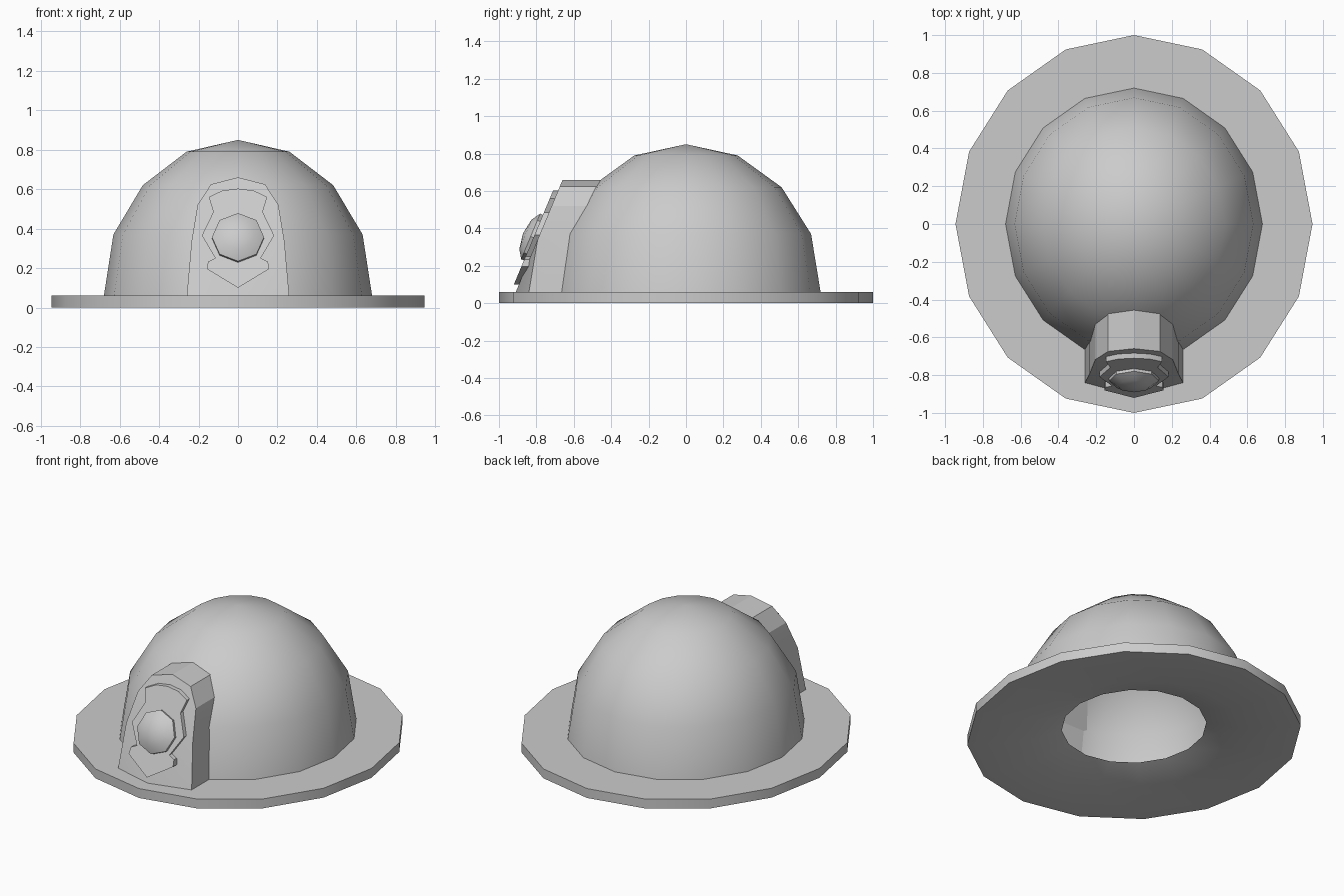
import bpy, bmesh, math
from mathutils import Matrix, Vector

if "Cube" in bpy.data.objects:
    bpy.data.objects.remove(bpy.data.objects["Cube"])

grey = bpy.data.materials.new("plain grey")
grey.diffuse_color = (0.6, 0.6, 0.6, 1)
grey.use_nodes = True
grey.node_tree.nodes["Principled BSDF"].inputs["Base Color"].default_value = grey.diffuse_color
SLOPE = 0.417                      # lean of the front plate
TILT = math.atan(SLOPE)


def finish(bm, name, angle=30):
    bmesh.ops.remove_doubles(bm, verts=bm.verts, dist=1e-5)
    bmesh.ops.recalc_face_normals(bm, faces=bm.faces)
    me = bpy.data.meshes.new(name)
    bm.to_mesh(me)
    bm.free()
    me.materials.append(grey)
    ob = bpy.data.objects.new(name, me)
    bpy.context.collection.objects.link(ob)
    bpy.ops.object.select_all(action='DESELECT')
    ob.select_set(True)
    bpy.context.view_layer.objects.active = ob
    bpy.ops.object.shade_smooth_by_angle(angle=math.radians(angle))
    return ob


def add_face(bm, pts):
    """Face from points, dropping repeated ones."""
    keep = []
    for p in pts:
        if all((Vector(p) - q).length > 1e-5 for q in keep):
            keep.append(Vector(p))
    if len(keep) > 2:
        bm.faces.new([bm.verts.new(p) for p in keep])


def lathe(name, profile, sides, y_scale=1.0, matrix=None, angle=30):
    """Turn a (radius, height) profile around z."""
    bm = bmesh.new()
    def pt(r, z, i):
        a = 2 * math.pi * i / sides
        return (r * math.sin(a), r * math.cos(a) * y_scale, z)
    for (r0, z0), (r1, z1) in zip(profile, profile[1:]):
        for i in range(sides):
            add_face(bm, [pt(r0, z0, i), pt(r0, z0, i + 1), pt(r1, z1, i + 1), pt(r1, z1, i)])
    if matrix:
        bm.transform(matrix)
    return finish(bm, name, angle)


def front_y(z):
    return -0.91 + SLOPE * (z - 0.06)


def symmetric_slab(name, rows):
    """Rows of (half width, z, y centre, y side, y back centre, y back side)."""
    bm = bmesh.new()
    for s in (1, -1):
        for (w0, z0, c0, f0, k0, b0), (w1, z1, c1, f1, k1, b1) in zip(rows, rows[1:]):
            x0, x1 = s * w0, s * w1
            add_face(bm, [(0, c0, z0), (x0, f0, z0), (x1, f1, z1), (0, c1, z1)])
            add_face(bm, [(0, k0, z0), (x0, b0, z0), (x1, b1, z1), (0, k1, z1)])
            add_face(bm, [(x0, f0, z0), (x0, b0, z0), (x1, b1, z1), (x1, f1, z1)])
        for w, z, c, f, k, b in (rows[0], rows[-1]):   # flat ends
            if w:
                add_face(bm, [(0, c, z), (s * w, f, z), (s * w, b, z), (0, k, z)])
    return finish(bm, name, 20)


# Wide oval brim, rising to the head opening underneath
OVAL = 1 / 0.945
lathe("brim", [(0.41, 0.06), (0.61, 0), (0.945, 0), (0.945, 0.06), (0.41, 0.06)], 16, OVAL)

# Hollow dome shell
lathe("dome", [(0.68, 0.06), (0.632, 0.37), (0.483, 0.62), (0.261, 0.79), (0, 0.85),
               (0, 0.79), (0.25, 0.75), (0.45, 0.58), (0.59, 0.35), (0.63, 0.06), (0.68, 0.06)],
      16, OVAL)

# Shield-shaped mount on the front of the dome
mount = []
for w, z, side, back in [(0.26, 0.06, -0.84, -0.64), (0.235, 0.34, front_y(0.34), -0.60),
                         (0.205, 0.52, front_y(0.52), -0.50), (0.137, 0.625, front_y(0.625), -0.44),
                         (0, 0.66, front_y(0.66), -0.42)]:
    mount.append((w, z, front_y(z), side, back, back))
symmetric_slab("front_mount", mount)

# Raised badge plate
badge = []
for w, z in [(0, 0.10), (0.157, 0.195), (0.152, 0.233), (0.115, 0.25), (0.183, 0.365),
             (0.125, 0.485), (0.148, 0.56), (0.08, 0.593), (0, 0.603)]:
    y = front_y(z)
    badge.append((w, z, y - 0.027, y - 0.027, y + 0.02, y + 0.02))
symmetric_slab("badge_plate", badge)

# Faceted round lens on the badge
lens_place = Matrix.Translation((0, front_y(0.35) - 0.025, 0.35)) @ Matrix.Rotation(math.pi / 2 - TILT, 4, 'X')
lathe("lens", [(0, -0.01), (0.132, -0.01), (0.132, 0.018), (0.085, 0.048), (0, 0.062)], 8,
      matrix=lens_place, angle=35)
